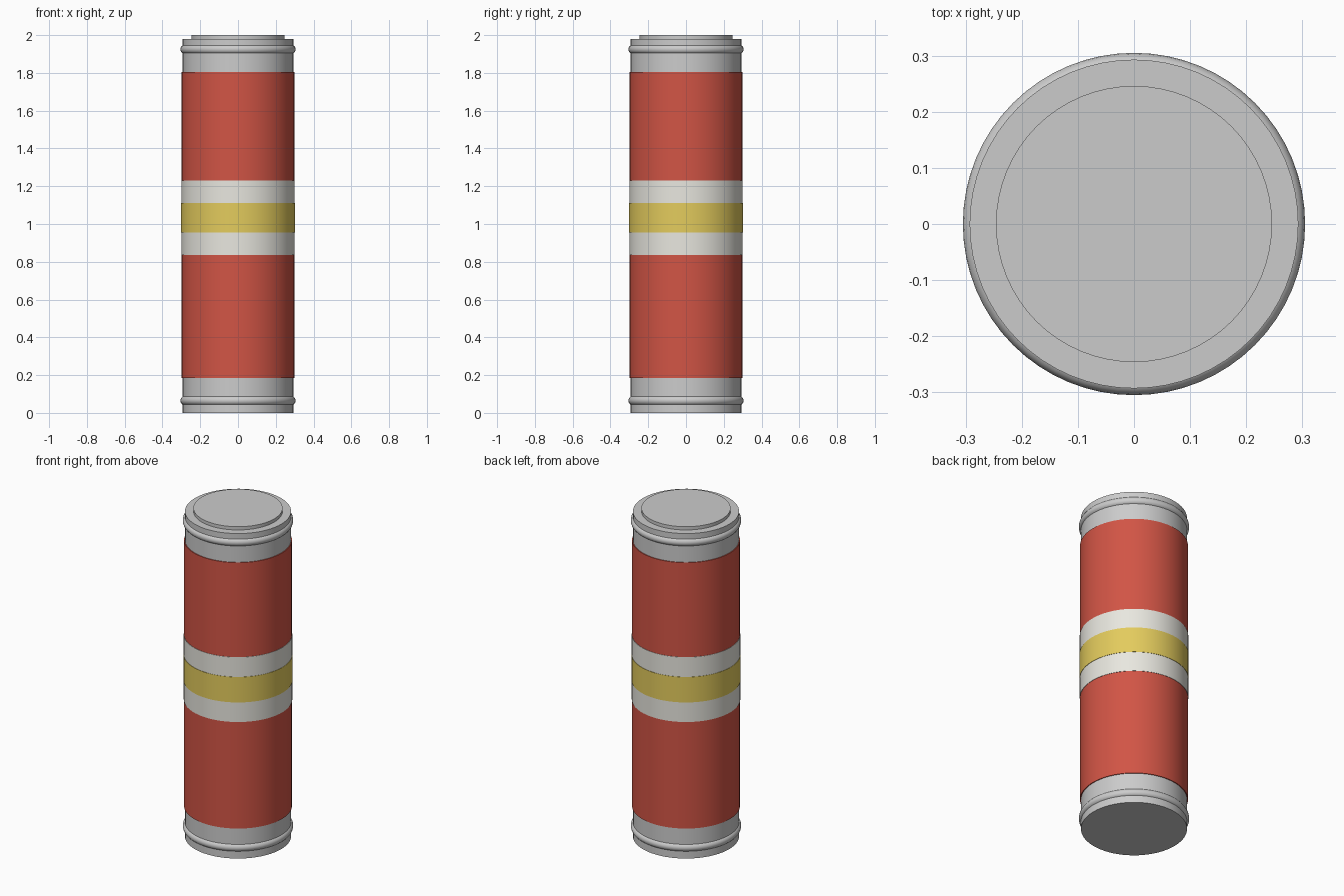
import bpy
import math

cube = bpy.data.objects.get("Cube")
if cube:
    bpy.data.objects.remove(cube, do_unlink=True)


def material(name, color):
    mat = bpy.data.materials.new(name)
    mat.use_nodes = True
    mat.diffuse_color = color
    mat.node_tree.nodes["Principled BSDF"].inputs["Base Color"].default_value = color
    return mat


def finish(name, mat=None):
    obj = bpy.context.object
    obj.name = name
    if mat:
        obj.data.materials.append(mat)
    bpy.ops.object.shade_smooth_by_angle(angle=math.radians(35))
    return obj


def drum(name, radius, bottom, top, mat=None):
    bpy.ops.mesh.primitive_cylinder_add(
        vertices=64, radius=radius, depth=top - bottom,
        location=(0, 0, (bottom + top) / 2))
    return finish(name, mat)


def bead(name, z):
    bpy.ops.mesh.primitive_torus_add(
        major_segments=64, minor_segments=16,
        major_radius=0.28, minor_radius=0.025, location=(0, 0, z))
    return finish(name)


red = material("red_wrap", (0.64, 0.09, 0.06, 1))
white = material("white_band", (0.81, 0.80, 0.74, 1))
yellow = material("yellow_band", (0.77, 0.60, 0.11, 1))

# Metal canister with a raised lid
drum("canister_body", 0.293, 0, 1.98)
drum("lid", 0.246, 1.97, 2.0)

# Rolled beads near both ends
bead("lower_bead", 0.065)
bead("upper_bead", 1.925)

# Coloured wrap and bands, each slightly proud of the one beneath
drum("red_wrap", 0.298, 0.185, 1.805, red)
drum("white_band", 0.300, 0.835, 1.23, white)
drum("yellow_band", 0.302, 0.955, 1.11, yellow)
